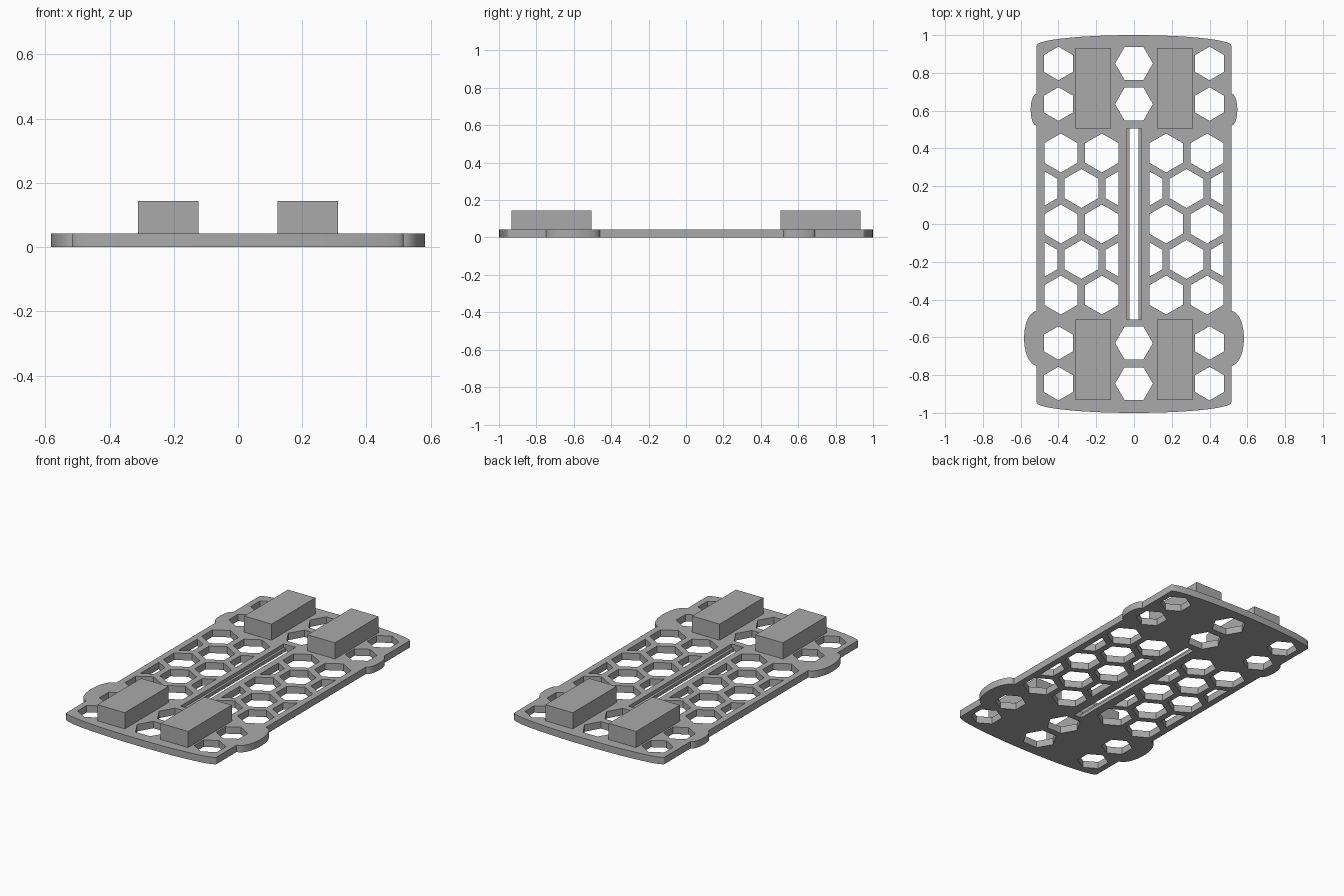
import bpy, bmesh, math

cube = bpy.data.objects.get("Cube")
if cube:
    bpy.data.objects.remove(cube, do_unlink=True)

THICK = 0.043
HALF_W = 0.515

grey = bpy.data.materials.new("plain grey")
grey.use_nodes = True
grey.diffuse_color = (0.4, 0.4, 0.4, 1)
grey.node_tree.nodes["Principled BSDF"].inputs["Base Color"].default_value = (0.4, 0.4, 0.4, 1)


def add_prism(bm, points, z0, z1):
    """Extrude a counter-clockwise outline from z0 to z1."""
    face = bm.faces.new([bm.verts.new((x, y, z0)) for x, y in points])
    moved = bmesh.ops.extrude_face_region(bm, geom=[face])["geom"]
    verts = [v for v in moved if isinstance(v, bmesh.types.BMVert)]
    bmesh.ops.translate(bm, verts=verts, vec=(0, 0, z1 - z0))


def make_object(name, prisms):
    bm = bmesh.new()
    for points, z0, z1 in prisms:
        add_prism(bm, points, z0, z1)
    bmesh.ops.recalc_face_normals(bm, faces=bm.faces)
    mesh = bpy.data.meshes.new(name)
    bm.to_mesh(mesh)
    bm.free()
    mesh.materials.append(grey)
    obj = bpy.data.objects.new(name, mesh)
    bpy.context.collection.objects.link(obj)
    return obj


def arc(cx, cy, rx, ry, start, end, steps):
    angles = [math.radians(start + (end - start) * i / steps) for i in range(steps + 1)]
    return [(cx + rx * math.cos(a), cy + ry * math.sin(a)) for a in angles]


def rect(x0, x1, y0, y1):
    return [(x0, y0), (x1, y0), (x1, y1), (x0, y1)]


def hexagon(cx, cy, r, turn, low=-9, high=9):
    """Hexagon whose ends are cut straight at x = low and x = high."""
    pts = arc(cx, cy, r, r, turn, turn + 300, 5)
    for limit, sign in ((low, 1), (high, -1)):
        kept = []
        for (ax, ay), (bx, by) in zip(pts, pts[1:] + pts[:1]):
            da, db = sign * (ax - limit), sign * (bx - limit)
            if da >= 0:
                kept.append((ax, ay))
            if da * db < 0:
                t = da / (da - db)
                kept.append((ax + t * (bx - ax), ay + t * (by - ay)))
        pts = kept
    return pts


# Plate outline: bowed ends and rounded side lobes
right_side = arc(HALF_W, -0.605, 0.067, 0.144, -90, 90, 24)
right_side += arc(HALF_W, 0.605, 0.032, 0.085, -90, 90, 20)
left_side = [(-x, y) for x, y in reversed(right_side)]
outline = (right_side + arc(0, 0.945, HALF_W, 0.055, 0, 180, 48)
           + left_side + arc(0, -0.945, HALF_W, 0.055, 180, 360, 48))
plate = make_object("base_plate", [(outline, 0, THICK)])

# Hexagonal openings
holes = []
for y in (0.85, 0.635, -0.63, -0.845):
    holes.append(hexagon(0, y, 0.1, 0))
    for x in (-0.4, 0.4):
        holes.append(hexagon(x, y, 0.089, 30))
for row in range(5):
    y = 0.188 * (2 - row)
    columns = (0.061, 0.278, 0.495) if row % 2 else (0.17, 0.387)
    for x in columns:
        holes.append(hexagon(x, y, 0.103, 30, 0.081, 0.475))
        holes.append(hexagon(-x, y, 0.103, 30, -0.475, -0.081))

# Central slot, with a wider groove above it
holes.append(rect(-0.025, 0.025, -0.505, 0.505))
groove = [(rect(-0.04, 0.04, -0.505, 0.505), THICK / 2, THICK + 0.1)]


def cut(target, prisms):
    cutter = make_object("cutter", prisms)
    cutter.hide_render = True
    mod = target.modifiers.new("openings", "BOOLEAN")
    mod.operation = "DIFFERENCE"
    mod.solver = "EXACT"
    mod.object = cutter
    bpy.context.view_layer.objects.active = target
    bpy.ops.object.modifier_apply(modifier=mod.name)
    bpy.data.objects.remove(cutter, do_unlink=True)


cut(plate, [(h, -0.1, THICK + 0.1) for h in holes])
cut(plate, groove)

bpy.ops.object.select_all(action="DESELECT")
plate.select_set(True)
bpy.context.view_layer.objects.active = plate
bpy.ops.object.shade_smooth_by_angle(angle=math.radians(30))

# Four raised blocks
for end, y0 in (("front", -0.933), ("back", 0.505)):
    for side, x0 in (("left", 0.123), ("right", -0.311)):
        make_object(f"{end}_{side}_block",
                    [(rect(x0, x0 + 0.188, y0, y0 + 0.428), THICK, 0.143)])
